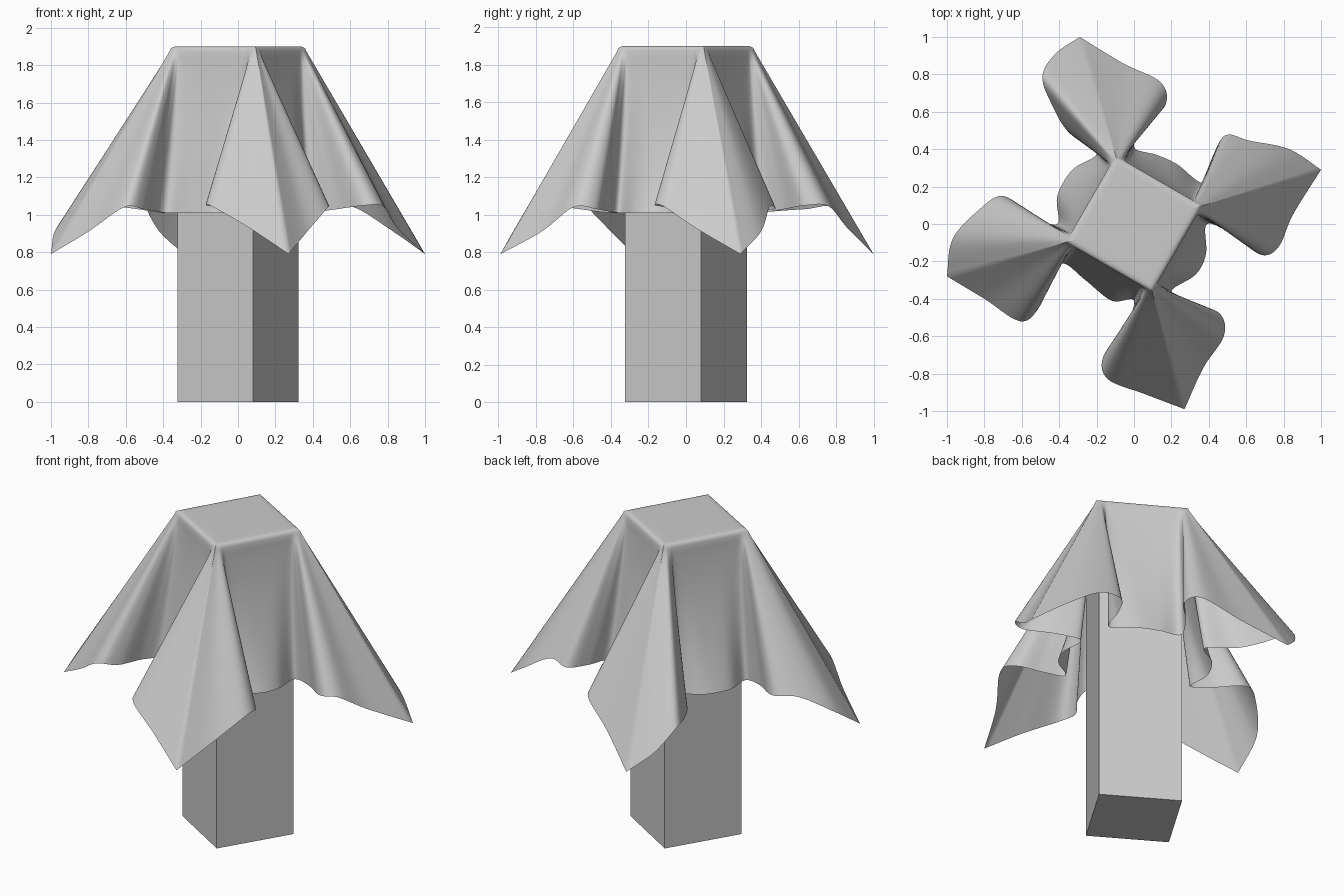
import bpy, bmesh, math
from mathutils import Vector

if "Cube" in bpy.data.objects:
    bpy.data.objects.remove(bpy.data.objects["Cube"])

TOP = 1.9
PILLAR_TOP = 1.87
SUB = 7          # samples between hem control points
ROWS = 26        # rows from rim to hem


def polar(r, deg):
    return Vector((r * math.cos(math.radians(deg)), r * math.sin(math.radians(deg))))


def add_object(name, bm):
    me = bpy.data.meshes.new(name)
    bm.to_mesh(me)
    bm.free()
    ob = bpy.data.objects.new(name, me)
    bpy.context.collection.objects.link(ob)
    return ob


# Square pillar, slightly turned
bm = bmesh.new()
bmesh.ops.create_cube(bm, size=1)
for v in bm.verts:
    v.co.x *= 0.473
    v.co.y *= 0.473
    v.co.z = (v.co.z + 0.5) * PILLAR_TOP
pillar = add_object("pillar", bm)
pillar.rotation_euler.z = math.radians(14 - 45)

# Hem outline in plan, one quarter per row:
# panel, panel, valley, flank, side, side, half, tip, half, side, side, flank, valley
HEM = [
    [(.33, -.27), (.385, -.16), (.39, .0), (.53, -.06), (.68, -.165), (.775, -.12), (.85, .05),
     (1.0, .29), (.83, .40), (.62, .445), (.49, .475), (.42, .36), (.37, .22)],
    [(.23, .32), (.12, .37), (.0, .41), (.06, .525), (.17, .64), (.14, .76), (-.06, .86),
     (-.29, 1.0), (-.42, .91), (-.49, .79), (-.44, .64), (-.35, .49), (-.20, .38)],
    [(-.33, .29), (-.41, .15), (-.41, .0), (-.54, .045), (-.70, .15), (-.83, .075), (-.97, -.08),
     (-1.0, -.28), (-.80, -.40), (-.61, -.52), (-.51, -.45), (-.45, -.29), (-.38, -.21)],
    [(-.26, -.30), (-.12, -.41), (.0, -.41), (-.06, -.57), (-.165, -.71), (-.14, -.83), (.06, -.91),
     (.27, -.99), (.37, -.77), (.48, -.60), (.46, -.48), (.32, -.425), (.20, -.36)],
]
HEM_Z = [1.01, 1.01, 1.01, 1.03, 1.05, 1.045, .93, .79, .91, 1.04, 1.03, 1.02, 1.01]
# Position along the rim edges (1 = corner) and how late each strand flares out
RIM = [.35, .65, .86, .91, .94, .96, .98, 1.0, 1.02, 1.04, 1.06, 1.09, 1.14]
FLARE = [1.7, 1.7, 1.3, 1.1, 1, 1, 1, 1, 1, 1, 1, 1.1, 1.3]
TIP = 7


def rim_point(s):
    k = math.floor(s)
    return polar(.378, 15 + 90 * (k - 1)).lerp(polar(.378, 15 + 90 * k), s - k)


ctrl = []
for k in range(4):
    for i, (x, y) in enumerate(HEM[k]):
        r = rim_point(k + RIM[i])
        ctrl.append((Vector((r.x, r.y, FLARE[i], x, y, HEM_Z[i])), i == TIP))

# Smooth closed strand list, with a sharp corner at every cloth tip
n = len(ctrl)
strands = []
for i in range(n):
    p0, p1, p2, p3 = (ctrl[(i + d) % n] for d in (-1, 0, 1, 2))
    a, b = p1[0], p2[0]
    m1 = (b - a) * .8 if p1[1] else (b - p0[0]) * .5
    m2 = (b - a) * .8 if p2[1] else (p3[0] - a) * .5
    for j in range(SUB):
        t = j / SUB
        strands.append(a * (2*t**3 - 3*t*t + 1) + m1 * (t**3 - 2*t*t + t)
                       + b * (3*t*t - 2*t**3) + m2 * (t**3 - t*t))

# Draped cloth: flat top, rounded rim, strands falling to the hem
bm = bmesh.new()
rings = []
for scale, drop in ((.3, 0), (.6, 0), (.85, 0), (.92, .001), (.96, .005), (.985, .012)):
    rings.append([bm.verts.new((s[0] * scale, s[1] * scale, TOP - drop)) for s in strands])
z0 = TOP - .025
for r in range(ROWS + 1):
    t = r / ROWS
    ring = []
    for s in strands:
        f = t ** s[2]
        ring.append(bm.verts.new((s[0] + (s[3] - s[0]) * f,
                                  s[1] + (s[4] - s[1]) * f,
                                  z0 + (s[5] - z0) * t)))
    rings.append(ring)
m = len(strands)
for up, low in zip(rings, rings[1:]):
    for j in range(m):
        k = (j + 1) % m
        bm.faces.new((up[j], low[j], low[k], up[k]))
centre = bm.verts.new((0, 0, TOP))
for j in range(m):
    bm.faces.new((centre, rings[0][j], rings[0][(j + 1) % m]))
for f in bm.faces:
    f.smooth = True
add_object("draped_cloth", bm)
